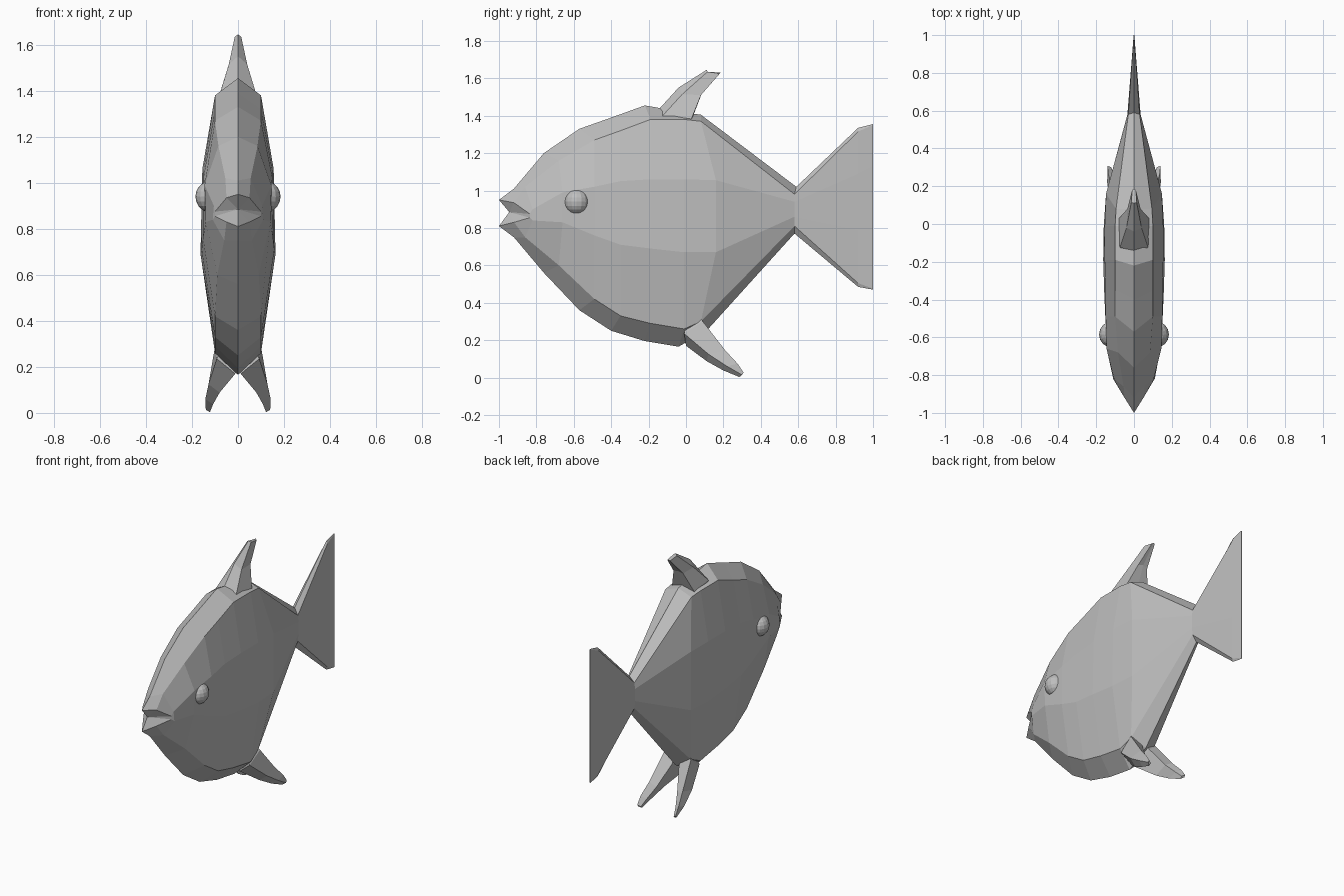
import bpy, bmesh
from mathutils import Matrix

cube = bpy.data.objects.get("Cube")
if cube:
    bpy.data.objects.remove(cube, do_unlink=True)

grey = bpy.data.materials.new("plain grey")
grey.use_nodes = True
grey.diffuse_color = (0.52, 0.52, 0.52, 1)
bsdf = grey.node_tree.nodes["Principled BSDF"]
bsdf.inputs["Base Color"].default_value = (0.52, 0.52, 0.52, 1)
bsdf.inputs["Roughness"].default_value = 0.8


def finish(name, bm):
    bmesh.ops.recalc_face_normals(bm, faces=bm.faces)
    mesh = bpy.data.meshes.new(name)
    bm.to_mesh(mesh)
    bm.free()
    mesh.materials.append(grey)
    obj = bpy.data.objects.new(name, mesh)
    bpy.context.collection.objects.link(obj)
    return obj


def loft(name, rings, front_point=None):
    """Skin closed rings; cap the ends, or fan the first ring to a point."""
    bm = bmesh.new()
    vs = [[bm.verts.new(p) for p in ring] for ring in rings]
    n = len(rings[0])
    for a, b in zip(vs, vs[1:]):
        for i in range(n):
            j = (i + 1) % n
            bm.faces.new((a[i], a[j], b[j], b[i]))
    if front_point:
        tip = bm.verts.new(front_point)
        for i in range(n):
            bm.faces.new((vs[0][i], vs[0][(i + 1) % n], tip))
    else:
        bm.faces.new(vs[0])
    bm.faces.new(vs[-1])
    bmesh.ops.remove_doubles(bm, verts=bm.verts, dist=0.0005)
    return finish(name, bm)


def both_sides(half):
    """Complete a half ring that starts and ends on the centre plane."""
    return half + [(-x, y, z) for x, y, z in reversed(half) if x > 0]


# Body rails, each running from lips to trailing edge of the tail
side_y = [-0.82, -0.66, -0.49, -0.35, -0.19, -0.01, 0.16, 0.58, 0.92, 1.0]
edge_y = [-0.86, -0.68, -0.49, -0.35, -0.19, -0.01, 0.08, 0.58, 0.92, 1.0]
back = [(-0.92, 1.01), (-0.76, 1.20), (-0.57, 1.33), (-0.40, 1.39), (-0.22, 1.455),
        (-0.02, 1.42), (0.08, 1.405), (0.59, 1.02), (0.92, 1.335), (1.0, 1.355)]
upper_edge = [(.055, 1.02), (.085, 1.16), (.1, 1.27), (.1, 1.32), (.1, 1.38),
              (.1, 1.38), (.095, 1.37), (.03, 0.98), (.007, 1.315), (.002, 1.35)]
upper_side = [(.105, 0.90), (.145, 0.99), (.15, 1.02), (.15, 1.05), (.155, 1.06),
              (.155, 1.06), (.148, 1.055), (.035, 0.94), (.008, 1.09), (.002, 1.13)]
lower_side = [(.11, 0.84), (.14, 0.83), (.152, 0.76), (.158, 0.71), (.163, 0.69),
              (.16, 0.67), (.148, 0.67), (.035, 0.86), (.008, 0.79), (.002, 0.74)]
lower_edge = [(.06, 0.75), (.09, 0.60), (.1, 0.42), (.1, 0.33), (.1, 0.29),
              (.1, 0.26), (.09, 0.30), (.03, 0.81), (.007, 0.505), (.002, 0.475)]
belly = [(-0.92, 0.75), (-0.76, 0.56), (-0.57, 0.36), (-0.40, 0.25), (-0.22, 0.195),
         (-0.04, 0.165), (0.11, 0.25), (0.58, 0.77), (0.92, 0.485), (1.0, 0.47)]

rings = []
for i, (sy, ey) in enumerate(zip(side_y, edge_y)):
    def rail(points, y):
        return (points[i][0], y, points[i][1])
    rings.append(both_sides([
        (0, *back[i]), rail(upper_edge, ey), rail(upper_side, sy),
        rail(lower_side, sy), rail(lower_edge, ey), (0, *belly[i])]))

# Pointed lips around a recessed mouth
lips = both_sides([(0, -1.0, 0.95), (.05, -0.92, 0.935), (.1, -0.835, 0.875),
                   (.1, -0.835, 0.855), (.05, -0.92, 0.83), (0, -1.0, 0.81)])
loft("body", [lips] + rings[:8], front_point=(0, -0.945, 0.885))
loft("tail_fin", rings[7:])

# Swept dorsal fin: front ridge, front side, rear side, rear middle
loft("dorsal_fin", [both_sides(h) for h in (
    [(0, -.14, 1.36), (.075, -.12, 1.34), (.085, .035, 1.34), (0, .04, 1.34)],
    [(0, -.14, 1.44), (.075, -.125, 1.40), (.08, .03, 1.385), (0, .035, 1.39)],
    [(0, -.04, 1.55), (.04, -.02, 1.515), (.035, .08, 1.51), (0, .085, 1.52)],
    [(0, .11, 1.645), (.014, .115, 1.635), (.01, .18, 1.625), (0, .185, 1.63)])])

# Pair of pelvic fins, tapering back and outwards
for side, word in ((1, "left"), (-1, "right")):
    sections = (
        [(.06, .05, .36), (.06, 0, .30), (.01, 0, .22), (.02, .08, .30)],
        [(.098, .09, .30), (.092, -.01, .235), (.012, 0, .17), (.025, .11, .25)],
        [(.122, .21, .145), (.128, .12, .125), (.08, .11, .088), (.075, .20, .12)],
        [(.138, .275, .075), (.142, .22, .06), (.108, .20, .038), (.105, .26, .055)],
        [(.14, .308, .027), (.14, .30, .014), (.122, .285, .003), (.12, .30, .015)])
    loft(word + "_pelvic_fin", [[(side * x, y, z) for x, y, z in s] for s in sections])

    # Round faceted eye
    bm = bmesh.new()
    bmesh.ops.create_uvsphere(
        bm, u_segments=16, v_segments=10, radius=0.07,
        matrix=Matrix.Translation((side * 0.115, -0.585, 0.94)))
    finish(word + "_eye", bm)
